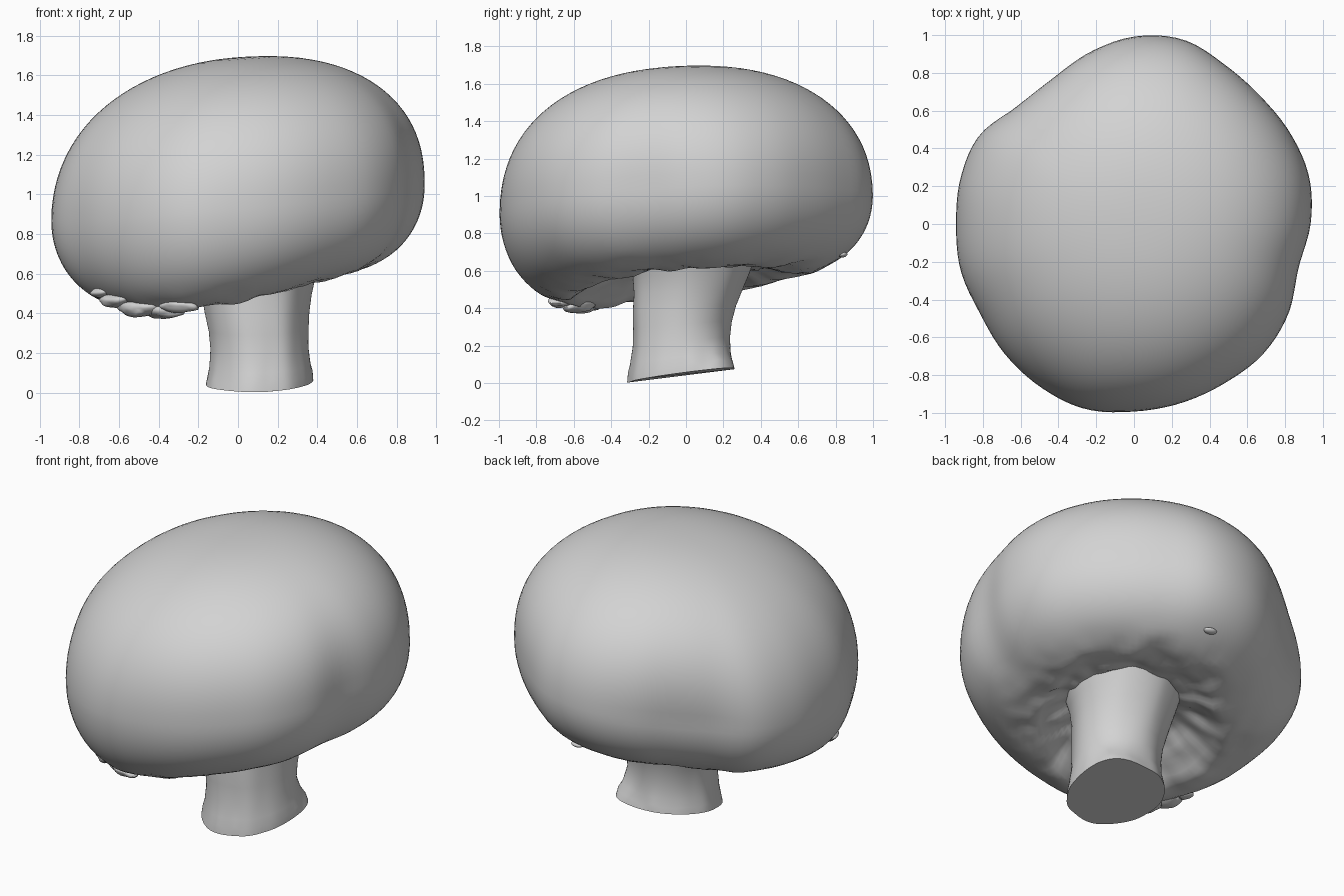
import bpy, bmesh, math
from math import cos, sin, pi, tau, radians
from mathutils import Vector, noise

if "Cube" in bpy.data.objects:
    bpy.data.objects.remove(bpy.data.objects["Cube"], do_unlink=True)

grey = bpy.data.materials.new("pale grey")
grey.use_nodes = True
grey.diffuse_color = (0.65, 0.65, 0.65, 1)
grey.node_tree.nodes["Principled BSDF"].inputs["Base Color"].default_value = (0.65, 0.65, 0.65, 1)

SEGMENTS = 112
# Cap outline radius seen from above, one value every 15 degrees from +x
OUTLINE = [.935, .96, .957, .952, .97, 1.01, .992, .935, .872, .872, .943, .95,
           .942, .95, .943, .97, .995, 1.013, .993, .98, .97, .97, .945, .9]


def outline(a):
    """Smooth periodic interpolation of the cap outline."""
    n = len(OUTLINE)
    u = a / tau * n
    i, t = int(u), u - int(u)
    p, q, r, s = (OUTLINE[(i + k) % n] for k in (-1, 0, 1, 2))
    return q + t / 2 * (r - p + t * (2 * p - 5 * q + 4 * r - s + t * (3 * (q - r) + s - p)))


def finish(name, bm, angle=50):
    mesh = bpy.data.meshes.new(name)
    bm.to_mesh(mesh)
    bm.free()
    obj = bpy.data.objects.new(name, mesh)
    bpy.context.collection.objects.link(obj)
    mesh.materials.append(grey)
    bpy.ops.object.select_all(action="DESELECT")
    obj.select_set(True)
    bpy.context.view_layer.objects.active = obj
    bpy.ops.object.shade_smooth_by_angle(angle=radians(angle))


def loft(name, rings, angle):
    """Skin a list of rings of points and close both ends."""
    bm = bmesh.new()
    loops = [[bm.verts.new(p) for p in ring] for ring in rings]
    for a, b in zip(loops, loops[1:]):
        for i in range(len(a)):
            j = (i + 1) % len(a)
            bm.faces.new((a[i], a[j], b[j], b[i]))
    bm.faces.new(loops[0])
    bm.faces.new(loops[-1])
    bmesh.ops.recalc_face_normals(bm, faces=bm.faces)
    finish(name, bm, angle)


def toward(a, degrees, power):
    """1 in the given direction, fading to 0 a quarter turn away."""
    return max(0, cos(a - radians(degrees))) ** power


def equator_z(a):
    return .96 + .09 * cos(a) + .035 * sin(a)


def rim_z(a):
    return .54 + .075 * cos(a) + .045 * sin(a) - .05 * toward(a, 235, 3)


def dome(a, t):
    """Upper cap, t from 0 at the crown to 1 at the widest line."""
    n = 2.27 + .2 * cos(a) + .03 * sin(a)
    r, h = sin(t * pi / 2) ** (2 / n), cos(t * pi / 2) ** (2 / n)
    smooth = .96 - .025 * cos(2 * a)
    R = (smooth + (outline(a) - smooth) * t * t) * r
    z = equator_z(a) + (1.69 - equator_z(a)) * h
    # the crown tips up slightly to one side
    z += .035 * r * (1 - r) * (2 * cos(a) + sin(a))
    return Vector((R * cos(a), R * sin(a), z))


def under_curve(a, t):
    """Lower cap, curling in from the widest line to the ragged rim."""
    n = 2.1
    inner = .55 + .09 * toward(a, 240, 2)
    r = inner + (1 - inner) * max(cos(t * pi / 2), 0) ** (2 / n)
    h = sin(t * pi / 2) ** (2 / n)
    R = outline(a) * r
    p = Vector((R * cos(a), R * sin(a), equator_z(a) - (equator_z(a) - rim_z(a)) * h))
    p.x += .05 * max(0, t - .7)
    bumps = noise.noise(p * 5) * .7 + noise.noise(p * 11) * .4
    return p + Vector((cos(a) * .3, sin(a) * .3, 1)) * bumps * .04 * max(0, t - .55) / .45


def gill(a, t):
    """Hollow underside from the rim up to the stem."""
    start = under_curve(a, 1)
    p = start.lerp(Vector((.1 + .2 * cos(a), .2 * sin(a), .64)), t)
    p.z = start.z + (.64 - start.z) * sin(t * pi / 2)
    return p + Vector((0, 0, noise.noise(p * 9) * .03 * sin(t * pi)))


angles = [tau * i / SEGMENTS for i in range(SEGMENTS)]


def rings(shape, count):
    return [[shape(a, k / count) for a in angles] for k in range(1, count + 1)]


# Cap: dome, rolled edge and hollow underside in one skin
crown = [[dome(a, .01) for a in angles]]
loft("cap", crown + rings(dome, 24) + rings(under_curve, 18) + rings(gill, 10), 60)


# Stem: waisted, flared into the cap, with a slanted cut foot
def stem_ring(t, radius, cx, cy):
    ring = []
    spur = .2 * max(0, 1 - t / .25)
    for a in angles:
        r = radius * (1 + .03 * noise.noise(Vector((cos(a) * 2, sin(a) * 2, t))))
        r *= 1 + spur * toward(a, 45, 8)
        x, y = cx + r * .98 * cos(a), cy + r * 1.04 * sin(a)
        foot = .042 + .125 * y + .07 * max(0, x - .15)
        z = foot + (.68 - foot) * t
        if 0 < t < .1:
            z += .025 * noise.noise(Vector((x * 14, y * 14, 0)))
        ring.append((x, y, z))
    return ring


PROFILE = [(0, .272, .105, -.03), (.06, .268, .108, -.03), (.14, .258, .11, -.03),
           (.28, .25, .108, -.025), (.42, .254, .104, -.02), (.56, .266, .096, -.01),
           (.7, .28, .094, .01), (.84, .3, .095, .025), (1, .33, .1, .03)]
loft("stem", [stem_ring(*row) for row in PROFILE], 40)

# Torn veil scraps half sunk in the rim: degrees, place on the curl, size
SCRAPS = [(211, .58, .05), (218, .68, .07), (227, .8, .09), (236, .92, .09),
          (246, .85, .07), (80, .56, .03)]
bm = bmesh.new()
for deg, place, size in SCRAPS:
    a = radians(deg)
    centre = under_curve(a, place)
    made = bmesh.ops.create_icosphere(bm, subdivisions=3, radius=size)
    for v in made["verts"]:
        c = v.co * (1 + .3 * noise.noise(v.co * 16 + Vector((deg, 0, 0))))
        x, y = c.x * .9, c.y * 1.4
        v.co = centre + Vector((x * cos(a) - y * sin(a), x * sin(a) + y * cos(a), c.z * .5))
finish("veil_scraps", bm)
